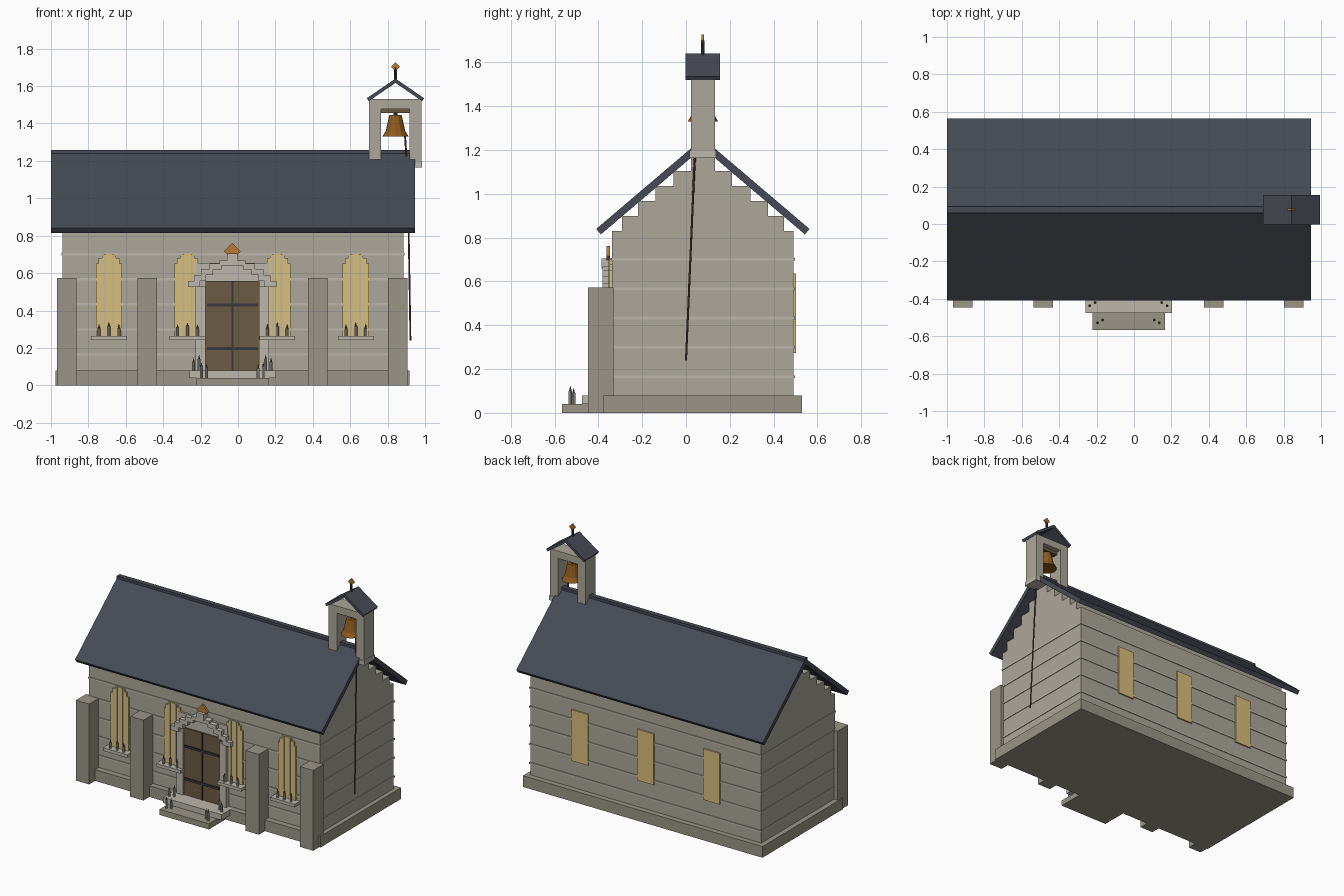
import bpy, bmesh, math
from mathutils import Vector, Matrix

if "Cube" in bpy.data.objects:
    bpy.data.objects.remove(bpy.data.objects["Cube"])

CX, CY = -0.03, 0.077      # centre of the nave


def mat(name, r, g, b):
    m = bpy.data.materials.new(name)
    m.diffuse_color = (r ** 2.2, g ** 2.2, b ** 2.2, 1)
    m.use_nodes = True
    m.node_tree.nodes["Principled BSDF"].inputs["Base Color"].default_value = m.diffuse_color
    return m


STONE = mat("stone", .67, .65, .60)
DARK = mat("dark_stone", .60, .58, .53)
LIGHT = mat("light_stone", .73, .71, .67)
SLATE = mat("slate", .28, .295, .33)
GLASS = mat("warm_glass", .85, .74, .48)
WOOD = mat("wood", .42, .36, .27)
IRON = mat("iron", .23, .23, .26)
BRONZE = mat("bronze", .55, .36, .14)
GOLD = mat("copper", .72, .48, .22)
ROPE = mat("rope", .35, .29, .22)
WAX = mat("wax", .70, .69, .66)
FLAME = mat("wick", .36, .33, .27)


def finish(bm, name, m):
    bmesh.ops.recalc_face_normals(bm, faces=bm.faces)
    me = bpy.data.meshes.new(name)
    bm.to_mesh(me)
    bm.free()
    me.materials.append(m)
    ob = bpy.data.objects.new(name, me)
    bpy.context.collection.objects.link(ob)
    return ob


def box(name, x0, x1, y0, y1, z0, z1, m):
    bm = bmesh.new()
    mx = Matrix.Translation(((x0 + x1) / 2, (y0 + y1) / 2, (z0 + z1) / 2))
    bmesh.ops.create_cube(bm, size=1, matrix=mx @ Matrix.Diagonal((x1 - x0, y1 - y0, z1 - z0, 1)))
    return finish(bm, name, m)


def prism(name, pts, vec, m):
    bm = bmesh.new()
    f = bm.faces.new([bm.verts.new(p) for p in pts])
    r = bmesh.ops.extrude_face_region(bm, geom=[f])
    bmesh.ops.translate(bm, vec=vec, verts=[v for v in r["geom"] if isinstance(v, bmesh.types.BMVert)])
    return finish(bm, name, m)


def rod(name, a, b, r1, r2, m, sides=8):
    a, b = Vector(a), Vector(b)
    d = b - a
    bm = bmesh.new()
    bmesh.ops.create_cone(bm, cap_ends=True, segments=sides, radius1=r1, radius2=r2, depth=d.length,
                          matrix=Matrix.Translation((a + b) / 2) @ d.to_track_quat('Z', 'Y').to_matrix().to_4x4())
    return finish(bm, name, m)


def candle(x, y, z, h):
    rod("candle", (x, y, z), (x, y, z + h), .008, .008, WAX)
    rod("candle_flame", (x, y, z + h), (x, y, z + h + .025), .006, 0, FLAME)


def diamond(name, x, y, z, r, t):
    prism(name, [(x - r, y - t, z), (x, y - t, z - r), (x + r, y - t, z), (x, y - t, z + r)], (0, 2 * t, 0), GOLD)


# Plinth, walls and raised stone courses
box("plinth", -.975, .917, -.38, .53, 0, .08, DARK)
box("walls", -.938, .885, -.338, .492, .08, .83, STONE)
for i in range(5):
    z = .165 + i * .134
    box("wall_course", -.943, .89, -.343, .497, z - .006, z + .006, LIGHT)

# Stepped gables
for i, hw in enumerate((.37, .297, .217, .134, .055)):
    z = .83 + i * .0685
    box("gable_step", -.938, .885, CY - hw, CY + hw, z, z + .0685, STONE)

# Main roof
prof = [(-.487, .84), (0, 1.254), (.487, .84), (.466, .815), (0, 1.211), (-.466, .815)]
prism("roof", [(-1, CY + y, z) for y, z in prof], (1.945, 0, 0), SLATE)
box("roof_ridge", -1, .945, CY - .017, CY + .017, 1.235, 1.258, SLATE)

# Buttresses, front windows with sills and candles
for s in (-1, 1):
    for d in (.456, .885):
        x = CX + s * d
        box("buttress", x - .052, x + .052, -.447, -.33, 0, .573, DARK)
    for d in (.24, .66):
        x = CX + s * d
        for hw, z0, z1 in ((.07, .265, .65), (.056, .65, .68), (.038, .68, .703)):
            box("window_glass", x - hw, x + hw, -.35, -.335, z0, z1, GLASS)
        for k in (-.023, .023):
            box("window_mullion", x + k - .005, x + k + .005, -.355, -.335, .265, .703, LIGHT)
        box("window_sill", x - .096, x + .096, -.4, -.335, .243, .265, LIGHT)
        for k, h in ((-.053, .04), (0, .05), (.053, .04)):
            candle(x + k, -.378, .265, h)

# Back windows
for x in (-.55, CX, .49):
    box("back_window", x - .066, x + .066, .485, .502, .273, .637, GLASS)

# Door with iron straps and stone surround
box("door_surround", CX - .195, CX + .195, -.352, -.335, .08, .655, LIGHT)
box("door", CX - .145, CX + .145, -.362, -.335, .08, .557, WOOD)
for z in (.197, .43):
    box("door_strap", CX - .137, CX + .137, -.37, -.36, z - .008, z + .008, IRON)
box("door_seam", CX - .006, CX + .006, -.368, -.36, .08, .557, IRON)
for s in (-1, 1):
    x = CX + s * .17
    box("door_jamb", x - .027, x + .027, -.372, -.335, .08, .53, LIGHT)
    for d, z in ((.205, .54), (.172, .572), (.135, .604), (.09, .634)):
        x = CX + s * d
        box("arch_block", x - .032, x + .032, -.382, -.335, z - .015, z + .018, LIGHT)
box("arch_crown", CX - .07, CX + .07, -.382, -.335, .64, .668, LIGHT)
box("arch_keystone", CX - .028, CX + .028, -.385, -.335, .66, .706, LIGHT)
diamond("door_finial", CX, -.355, .716, .045, .008)

# Entrance steps with candles
box("upper_step", -.26, .203, -.475, -.36, .04, .08, LIGHT)
box("lower_step", -.222, .167, -.567, -.36, 0, .04, DARK)
for s in (-1, 1):
    for d, y, z, h in ((.165, -.528, .04, .06), (.138, -.513, .04, .05),
                       (.207, -.437, .08, .045), (.178, -.42, .08, .06)):
        candle(CX + s * d, y, z, h)

# Bell tower
BX = .842
for x0, x1 in ((.70, .765), (.917, .98)):
    box("tower_post", x0, x1, CY - .055, CY + .055, 1.17, 1.53, STONE)
box("tower_base", .70, .985, CY - .06, CY + .06, 1.165, 1.197, LIGHT)
box("tower_lintel", .70, .98, CY - .055, CY + .055, 1.478, 1.53, STONE)
box("bell_beam", .765, .917, CY - .02, CY + .02, 1.457, 1.478, WOOD)
prof = [(-.153, 1.535), (0, 1.64), (.153, 1.535), (.143, 1.519), (0, 1.617), (-.143, 1.519)]
prism("tower_roof", [(BX + x, CY - .079, z) for x, z in prof], (0, .158, 0), SLATE)
rod("tower_spike", (BX, CY, 1.62), (BX, CY, 1.70), .008, .008, IRON)
diamond("tower_finial", BX, CY, 1.703, .024, .006)

# Bell, turned from a profile
bm = bmesh.new()
pts = [bm.verts.new((BX + r, CY, z)) for r, z in ((0, 1.445), (.033, 1.445), (.043, 1.40), (.052, 1.36), (.07, 1.33), (0, 1.33))]
edges = [bm.edges.new(p) for p in zip(pts, pts[1:])]
bmesh.ops.spin(bm, geom=pts + edges, cent=(BX, CY, 0), axis=(0, 0, 1), angle=2 * math.pi, steps=12)
bmesh.ops.remove_doubles(bm, verts=bm.verts, dist=1e-4)
finish(bm, "bell", BRONZE)
rod("bell_hanger", (BX, CY, 1.44), (BX, CY, 1.46), .01, .01, IRON)
rod("bell_rope", (.893, .05, 1.335), (.908, .037, 1.1), .005, .005, ROPE)
rod("bell_rope_lower", (.908, .037, 1.1), (.922, 0, .24), .005, .005, ROPE)
